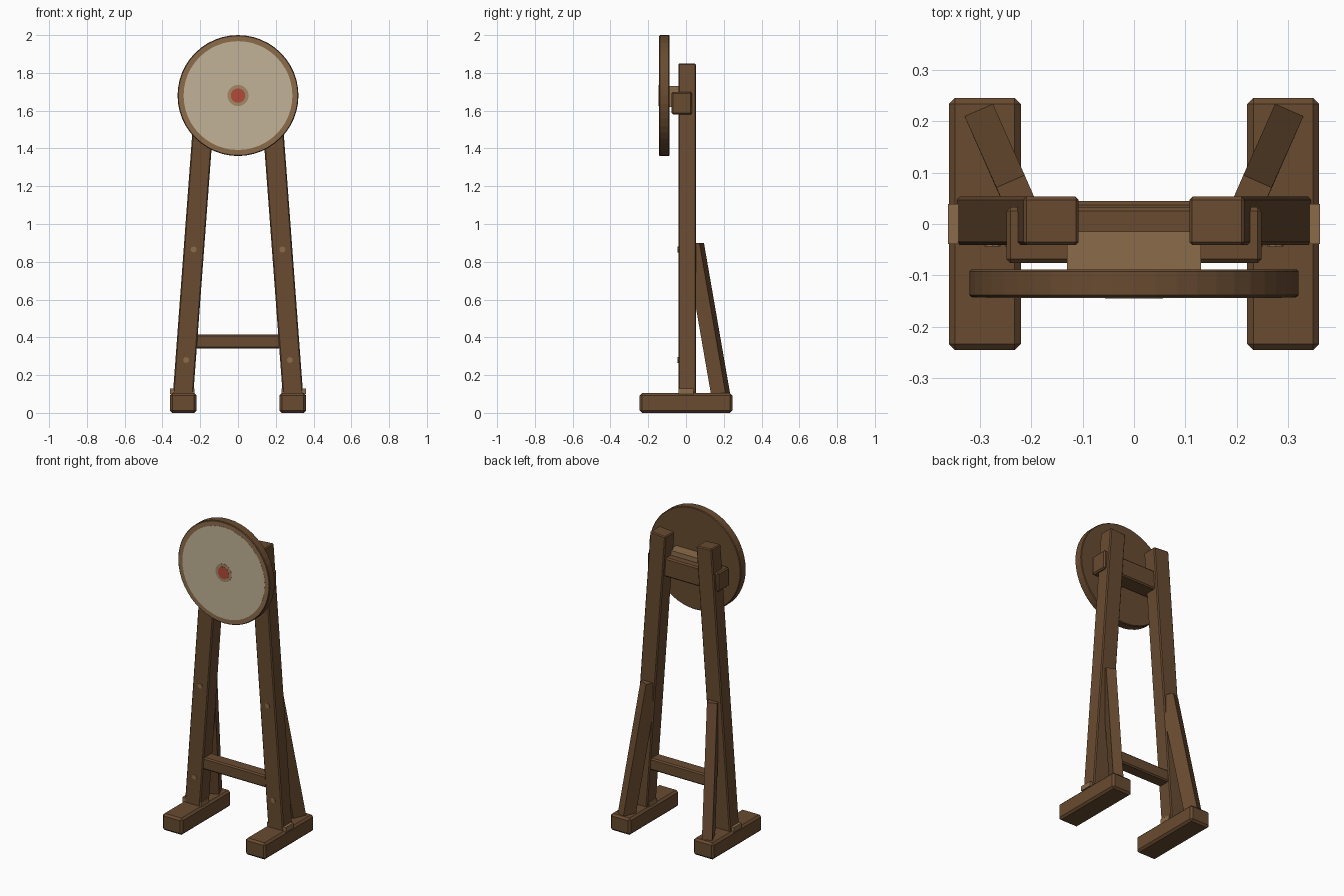
import bpy, bmesh, math
from mathutils import Vector, Matrix

if "Cube" in bpy.data.objects:
    bpy.data.objects.remove(bpy.data.objects["Cube"])


def material(name, rgb):
    m = bpy.data.materials.new(name)
    m.use_nodes = True
    m.diffuse_color = (*rgb, 1)
    m.node_tree.nodes["Principled BSDF"].inputs["Base Color"].default_value = (*rgb, 1)
    return m


WOOD = material("dark wood", (0.14, 0.07, 0.03))
LIGHT = material("light wood", (0.26, 0.15, 0.07))
CREAM = material("cream paint", (0.54, 0.45, 0.31))
TAN = material("tan paint", (0.36, 0.25, 0.13))
RED = material("red paint", (0.45, 0.07, 0.04))


def finish(name, bm, mat, bevel=0):
    bmesh.ops.recalc_face_normals(bm, faces=bm.faces[:])
    mesh = bpy.data.meshes.new(name)
    bm.to_mesh(mesh)
    bm.free()
    mesh.materials.append(mat)
    ob = bpy.data.objects.new(name, mesh)
    bpy.context.collection.objects.link(ob)
    if bevel:
        mod = ob.modifiers.new("Bevel", "BEVEL")
        mod.width = bevel
        mod.segments = 1
    return ob


def box(name, lo, hi, mat, bevel=0, matrix=Matrix()):
    lo, hi = Vector(lo), Vector(hi)
    bm = bmesh.new()
    bmesh.ops.create_cube(bm, size=1)
    bm.transform(matrix @ Matrix.Translation((lo + hi) / 2) @ Matrix.Diagonal((*(hi - lo), 1)))
    return finish(name, bm, mat, bevel)


def disc(name, x, z, y_front, y_back, radius, mat, sides=48, bevel=0):
    bm = bmesh.new()
    bmesh.ops.create_cone(bm, cap_ends=True, segments=sides, radius1=radius,
                          radius2=radius, depth=y_back - y_front)
    bm.transform(Matrix.Translation((x, (y_front + y_back) / 2, z))
                 @ Matrix.Rotation(math.pi / 2, 4, "X"))
    ob = finish(name, bm, mat)
    if bevel:
        mod = ob.modifiers.new("Bevel", "BEVEL")
        mod.width, mod.segments = bevel, 1
        mod.limit_method = "ANGLE"
    return ob


def brace(name, side):
    # Slanted strut with level ends, turned outwards in plan
    along = Vector((side * 0.4, 0.917, 0)) * 0.0425
    across = Vector((0.917, -side * 0.4, 0)) * 0.03
    bm = bmesh.new()
    rings = []
    for centre in (Vector((side * 0.285, 0.183, 0.1)), Vector((side * 0.223, 0.044, 0.9))):
        rings.append([bm.verts.new(centre + along * a + across * b)
                      for a, b in ((-1, -1), (1, -1), (1, 1), (-1, 1))])
    for ring in rings:
        bm.faces.new(ring)
    for i in range(4):
        j = (i + 1) % 4
        bm.faces.new((rings[0][i], rings[0][j], rings[1][j], rings[1][i]))
    finish(name, bm, WOOD)


# Feet, leaning legs, collars, braces and pegs on both sides
LEAN = math.atan2(0.13, 1.75)
for label, s in (("left", 1), ("right", -1)):
    box(label + "_foot", (s * 0.29 - 0.07, -0.245, 0), (s * 0.29 + 0.07, 0.245, 0.105), WOOD, 0.012)
    box(label + "_collar", (s * 0.295 - 0.066, -0.039, 0.1), (s * 0.295 + 0.066, 0.039, 0.13), LIGHT)
    tilt = Matrix.Translation((s * 0.292, 0, 0.08)) @ Matrix.Rotation(-s * LEAN, 4, "Y")
    box(label + "_leg", (-0.054, -0.041, 0), (0.054, 0.053, 1.771), WOOD, 0.006, tilt)
    brace(label + "_brace", s)
    for level, x, z in (("upper", 0.235, 0.865), ("lower", 0.275, 0.28)):
        disc(f"{label}_{level}_peg", s * x, z, -0.044, -0.03, 0.016, LIGHT, 8)

# Cross members
box("lower_rail", (-0.23, -0.035, 0.34), (0.23, 0.045, 0.415), WOOD, 0.008)
box("upper_rail", (-0.248, -0.076, 0.1 + 1.48), (0.248, 0.033, 1.7), WOOD, 0.008)
box("target_mount", (-0.13, -0.092, 1.62), (0.13, -0.015, 1.73), LIGHT)

# Round target with painted rings
HUB = 1.68
disc("target_board", 0, HUB, -0.142, -0.088, 0.32, WOOD, 48, 0.004)
for i, (name, radius, mat) in enumerate((("target_rim", 0.315, LIGHT), ("target_face", 0.288, CREAM),
                                         ("bullseye_ring", 0.056, TAN), ("bullseye", 0.038, RED))):
    disc(name, 0, HUB, -0.1428 - i * 0.0008, -0.141, radius, mat)
